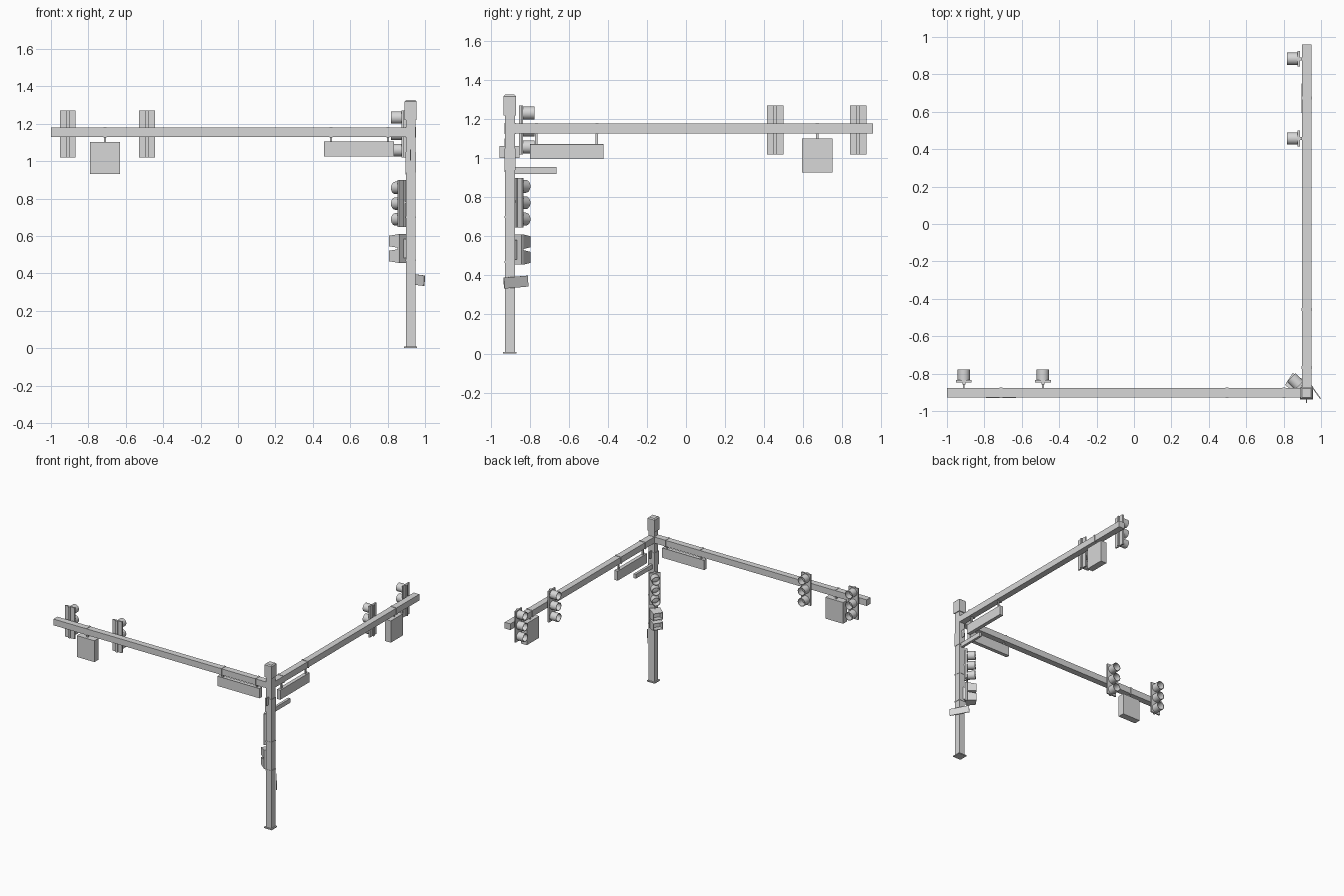
import bpy, bmesh
from math import pi, atan2
from mathutils import Matrix, Vector

cube = bpy.data.objects.get("Cube")
if cube:
    bpy.data.objects.remove(cube, do_unlink=True)

metal = bpy.data.materials.new("galvanized_grey")
metal.use_nodes = True
GREY = (0.68, 0.68, 0.68, 1)
metal.diffuse_color = GREY
metal.node_tree.nodes["Principled BSDF"].inputs["Base Color"].default_value = GREY

PX, PY = 0.923, -0.903       # pole axis
ARM_Z, ARM = 1.154, 0.05     # arm height and thickness


def finish(name, bm, matrix=None, smooth=False):
    bmesh.ops.recalc_face_normals(bm, faces=bm.faces)
    mesh = bpy.data.meshes.new(name)
    bm.to_mesh(mesh)
    bm.free()
    mesh.materials.append(metal)
    obj = bpy.data.objects.new(name, mesh)
    bpy.context.collection.objects.link(obj)
    if matrix:
        obj.matrix_world = matrix
    if smooth:
        bpy.ops.object.select_all(action='DESELECT')
        obj.select_set(True)
        bpy.context.view_layer.objects.active = obj
        bpy.ops.object.shade_smooth_by_angle(angle=0.6)
    return obj


def box(name, lo, hi, matrix=None, bevel=0):
    lo, hi = Vector(lo), Vector(hi)
    bm = bmesh.new()
    bmesh.ops.create_cube(bm, size=1)
    for v in bm.verts:
        v.co = (lo + hi) / 2 + v.co * (hi - lo)
    if bevel:
        top = [e for e in bm.edges if all(v.co.z > hi.z - 1e-4 for v in e.verts)]
        bmesh.ops.bevel(bm, geom=top, offset=bevel, segments=1, affect='EDGES')
    return finish(name, bm, matrix)


def collar(name, r, z0, z1, bevel=0):
    return box(name, (PX - r, PY - r, z0), (PX + r, PY + r, z1), None, bevel)


def visor(name, z, matrix):
    """Open round hood with a lens set inside, pointing along +y."""
    bm = bmesh.new()
    profile = [(0, .026), (.02, .024), (.029, .02), (.029, .07), (.033, .07), (.033, .01)]
    verts = [bm.verts.new((r, y, z)) for r, y in profile]
    edges = [bm.edges.new(p) for p in zip(verts, verts[1:])]
    bmesh.ops.spin(bm, geom=verts + edges, cent=(0, 0, z), axis=(0, 1, 0),
                   angle=2 * pi, steps=24)
    bmesh.ops.remove_doubles(bm, verts=bm.verts, dist=1e-5)
    finish(name, bm, matrix, smooth=True)


def square_hood(name, z, matrix):
    """Tapered square hood, open at the front, pointing along +y."""
    bm = bmesh.new()
    rings = [(.04, .037, .008), (.038, .028, .075), (.034, .024, .075), (.036, .031, .018)]
    loops = [[bm.verts.new((sx * w, y, z + sz * h))
              for sx, sz in ((-1, -1), (1, -1), (1, 1), (-1, 1))] for w, h, y in rings]
    for a, b in zip(loops, loops[1:]):
        for i in range(4):
            j = (i + 1) % 4
            bm.faces.new((a[i], a[j], b[j], b[i]))
    bm.faces.new(loops[-1])
    finish(name, bm, matrix)


def place(x, y, z, turn):
    return Matrix.Translation((x, y, z)) @ Matrix.Rotation(turn, 4, 'Z')


def signal(name, x, y, z, turn, offset, step):
    """Three-lamp signal; local +y is the facing direction."""
    m = place(x, y, z, turn) @ Matrix.Translation((0, offset, 0))
    box(name + "_plate", (-.042, 0, -.126), (.042, .012, .126), m)
    box(name + "_bar", (-.008, -.01, -.126), (.008, 0, .126), m)
    box(name + "_stem", (-.005, -offset, 0), (.005, -.004, .012), m)
    for i, label in enumerate(("lower", "middle", "upper")):
        visor(f"{name}_{label}_visor", (i - 1) * step, m)


def hanging_sign(name, m, half, depth, z0, z1, hangers, frame):
    """Box sign under an arm; local x runs along the arm."""
    bm = bmesh.new()
    bmesh.ops.create_cube(bm, size=1)
    for v in bm.verts:
        v.co = (v.co.x * 2 * half, v.co.y * depth, (z0 + z1) / 2 + v.co.z * (z1 - z0))
    if frame:
        faces = [f for f in bm.faces if abs(f.normal.y) > .9]
        bmesh.ops.inset_individual(bm, faces=faces, thickness=.004, depth=-.0015)
    finish(name, bm, m)
    r = ARM / 2 + .003
    for i, h in enumerate(hangers):
        box(f"{name}_hanger_{i + 1}", (h - .006, -.006, z1 - .002), (h + .006, .006, ARM_Z), m)
        box(f"{name}_strap_{i + 1}", (h - .008, -r, ARM_Z - r), (h + .008, r, ARM_Z + r), m)


# Pole with base, cap and collars
collar("pole", .025, 0, 1.3)
collar("base_plate", .035, 0, .008)
collar("pole_cap", .032, 1.22, 1.327, .008)
collar("pole_collar", .028, .94, 1.05)
for i, z in enumerate((.47, .70)):
    collar(f"pole_strap_{i + 1}", .0275, z - .005, z + .005)

# Two horizontal arms
h = ARM / 2
box("side_arm", (-1, PY - h, ARM_Z - h), (PX, PY + h, ARM_Z + h))
box("back_arm", (PX - h, PY, ARM_Z - h), (PX + h, .96, ARM_Z + h))

# Signals on the arms and on the pole
for i, x in enumerate((-.91, -.487)):
    signal(f"side_arm_signal_{i + 1}", x, PY, 1.146, 0, .056, .087)
for i, y in enumerate((.883, .457)):
    signal(f"back_arm_signal_{i + 1}", PX, y, 1.146, pi / 2, .036, .087)
signal("pole_signal", PX, PY, .773, pi / 4, .046, .084)

# Two-part walk signal on the pole, hoods turned slightly along the side arm
walk = place(PX, PY, .533, pi / 4) @ Matrix.Translation((0, .046, 0))
box("walk_signal_body", (-.042, -.005, -.077), (.042, .012, .077), walk)
box("walk_signal_bracket", (-.012, -.046, -.05), (.012, 0, .05), walk)
for label, z in (("lower", -.04), ("upper", .04)):
    square_hood(f"walk_signal_{label}_hood", z, walk @ Matrix.Rotation(.2, 4, 'Z'))

# Hanging signs under both arms
hanging_sign("side_arm_long_sign", place(.647, PY, 0, 0), .188, .03,
             1.025, 1.104, (-.15, .155), True)
hanging_sign("side_arm_square_sign", place(-.711, PY, 0, 0), .079, .053,
             .93, 1.102, (0,), False)
hanging_sign("back_arm_long_sign", place(PX, -.612, 0, pi / 2), .188, .03,
             .996, 1.073, (-.155, .155), True)
hanging_sign("back_arm_square_sign", place(PX, .673, 0, pi / 2), .079, .053,
             .928, 1.103, (0,), False)

# Small plates on the pole
box("cross_plate", (PX - .003, PY - .054, 1.003), (PX + .003, PY + .05, 1.063))
box("pole_bar_sign", (PX - .01, PY, .92), (PX + .01, -.665, .955))
tilt = place(.953, -.872, .366, atan2(.12, -.085)) @ Matrix.Rotation(-.07, 4, 'Y')
box("angled_plate", (-.075, -.003, -.028), (.075, .003, .028), tilt)
